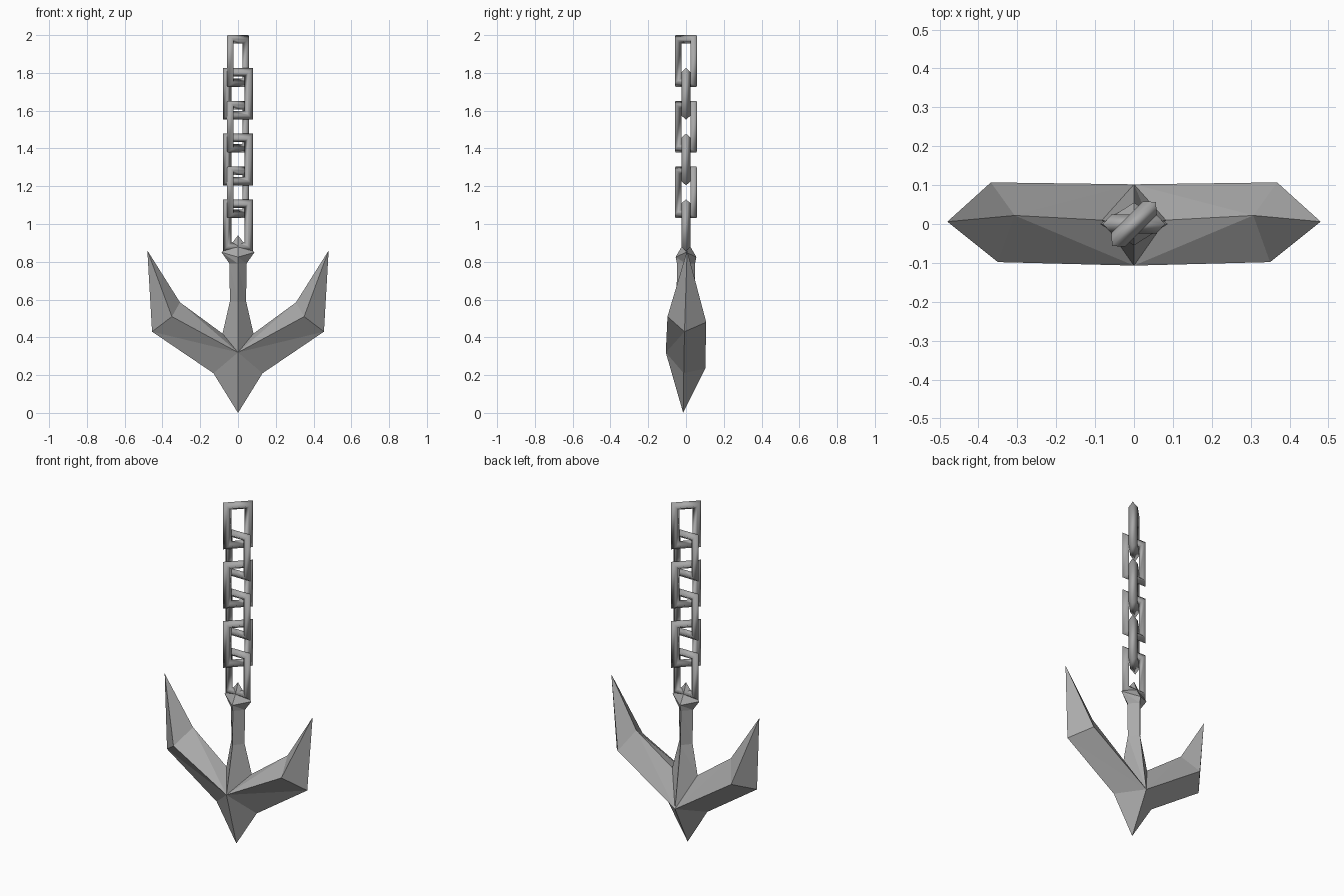
import bpy, bmesh, math
from mathutils import Matrix, Vector

if "Cube" in bpy.data.objects:
    bpy.data.objects.remove(bpy.data.objects["Cube"])

steel = bpy.data.materials.new("grey steel")
steel.diffuse_color = (0.40, 0.40, 0.40, 1)
steel.use_nodes = True
steel.node_tree.nodes["Principled BSDF"].inputs["Base Color"].default_value = steel.diffuse_color


def finish(name, bm, smooth=False):
    bmesh.ops.remove_doubles(bm, verts=bm.verts[:], dist=0.0005)
    bmesh.ops.recalc_face_normals(bm, faces=bm.faces[:])
    me = bpy.data.meshes.new(name)
    bm.to_mesh(me)
    bm.free()
    me.materials.append(steel)
    for p in me.polygons:
        p.use_smooth = smooth
    ob = bpy.data.objects.new(name, me)
    bpy.context.collection.objects.link(ob)
    return ob


# --- anchor: diamond-section arms meeting at the crown, and the shank ---
bm = bmesh.new()


def tri(*pts):
    bm.faces.new([bm.verts.new(p) for p in pts])


def bridge(a, b):
    # walls between two four-point rings
    for i in range(4):
        j = (i + 1) % 4
        tri(a[i], a[j], b[j])
        tri(a[i], b[j], b[i])


crown_tip = (0, -0.015, 0)
crown_front, crown_back = (0, -0.107, 0.32), (0, 0.102, 0.235)

for s in (1, -1):
    lower, armpit = (s * 0.13, -0.012, 0.21), (s * 0.082, 0.01, 0.42)
    root = [lower, crown_front, armpit, crown_back]
    elbow = [(s * 0.455, -0.008, 0.43), (s * 0.35, -0.098, 0.51),
             (s * 0.307, 0.022, 0.585), (s * 0.368, 0.107, 0.48)]
    fluke_tip = (s * 0.48, 0.006, 0.86)
    tri(crown_tip, lower, crown_front)
    tri(crown_tip, crown_back, lower)
    # front and back walls fan out from the crown points
    tri(lower, elbow[0], crown_front)
    tri(elbow[0], elbow[1], crown_front)
    tri(crown_front, elbow[1], elbow[2])
    tri(crown_front, elbow[2], armpit)
    tri(crown_back, elbow[3], elbow[2])
    tri(crown_back, elbow[2], armpit)
    tri(lower, elbow[0], crown_back)
    tri(elbow[0], elbow[3], crown_back)
    for i in range(4):
        tri(elbow[i], elbow[(i + 1) % 4], fluke_tip)


def ring(x, y, z, zf=None):
    zf = z if zf is None else zf
    return [(x, 0, z), (0, -y, zf), (-x, 0, z), (0, y, zf)]


rings = [[(0.082, 0.01, 0.42), crown_front, (-0.082, 0.01, 0.42), crown_back],
         ring(0.043, 0.05, 0.59), ring(0.045, 0.048, 0.79),
         ring(0.087, 0.055, 0.85, 0.825), ring(0.035, 0.02, 0.895, 0.885)]
for a, b in zip(rings, rings[1:]):
    bridge(a, b)
for i in range(4):
    tri(rings[-1][i], rings[-1][(i + 1) % 4], (0, 0, 0.94))
finish("anchor", bm)


# --- chain: rectangular links with a diamond section ---
def chain_link(name, zc, angle, half_w):
    bm = bmesh.new()
    half_h, bar, depth = 0.137, 0.045, 0.025
    section = [(0, 0), (bar / 2, depth), (bar, 0), (bar / 2, -depth)]
    rows = []
    for sx, sz in ((1, 1), (-1, 1), (-1, -1), (1, -1)):
        rows.append([bm.verts.new((sx * (half_w - inset), d, sz * (half_h - inset)))
                     for inset, d in section])
    for i in range(4):
        a, b = rows[i], rows[(i + 1) % 4]
        for k in range(4):
            n = (k + 1) % 4
            bm.faces.new((a[k], a[n], b[n], b[k]))
    bm.transform(Matrix.Translation(Vector((0, 0, zc))) @ Matrix.Rotation(angle, 4, 'Z'))
    finish(name, bm, smooth=True)


for i in range(6):
    turned = i % 2 == 0
    chain_link(f"chain_link_{i + 1}", 1.863 - 0.1738 * i,
               math.radians(45 if turned else 0), 0.08)
